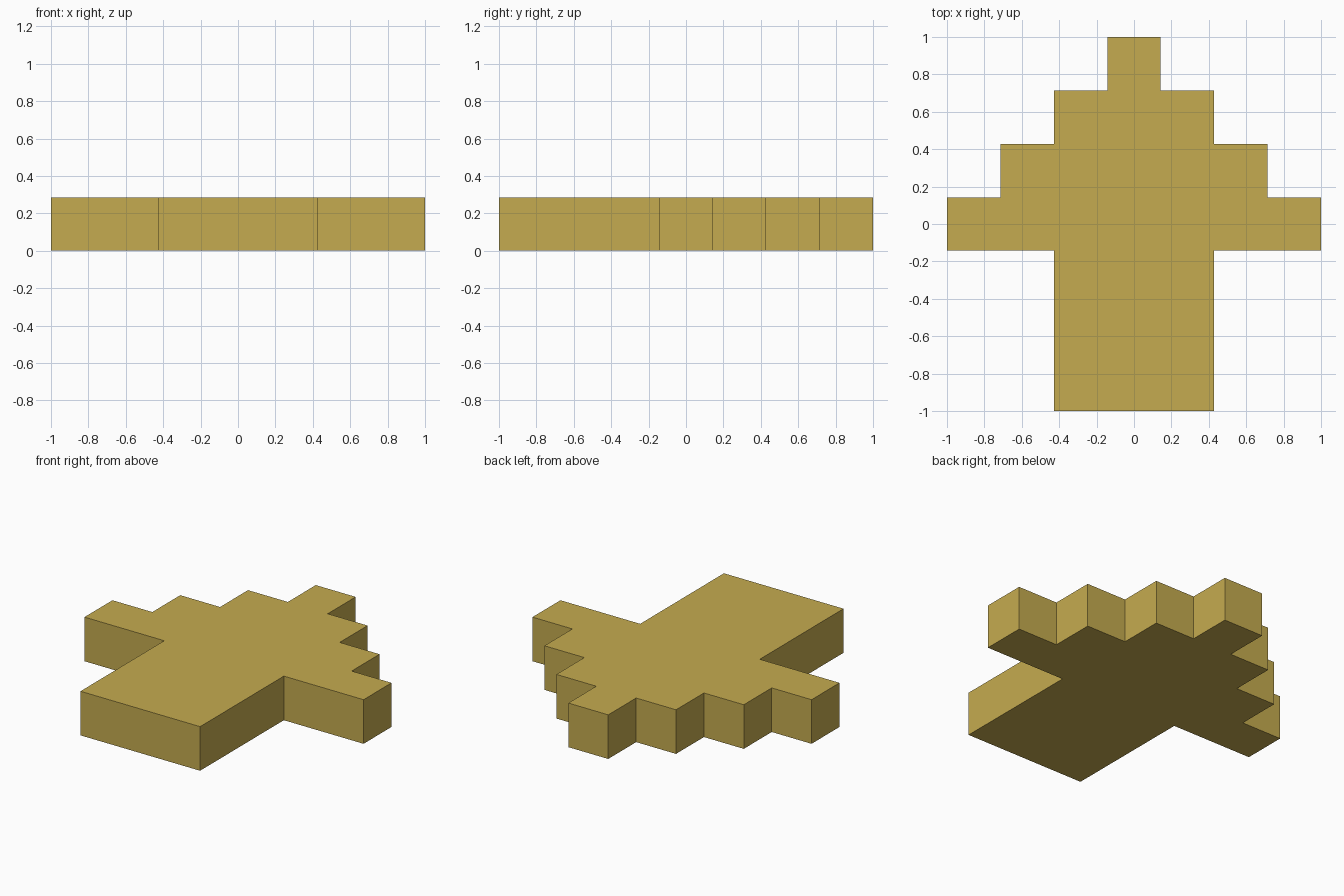
import bpy
import bmesh

if "Cube" in bpy.data.objects:
    bpy.data.objects.remove(bpy.data.objects["Cube"])

U = 2 / 7  # one block; the arrow spans 7 x 7 blocks and is 1 block thick

# Right half of the stepped arrow outline, in blocks, from tail to tip
half = [(1.5, -3.5), (1.5, -0.5), (3.5, -0.5)]
for step in range(4):
    half.append((3.5 - step, 0.5 + step))
    if step < 3:
        half.append((2.5 - step, 0.5 + step))

# Mirror the half to close the outline
outline = half + [(-x, y) for x, y in reversed(half)]

# Extrude the outline into a slab standing on the ground
bm = bmesh.new()
base = bm.faces.new([bm.verts.new((x * U, y * U, 0)) for x, y in outline])
top = bmesh.ops.extrude_face_region(bm, geom=[base], use_keep_orig=True)
bmesh.ops.translate(bm, vec=(0, 0, U),
                    verts=[g for g in top["geom"] if isinstance(g, bmesh.types.BMVert)])
bmesh.ops.recalc_face_normals(bm, faces=bm.faces)

mesh = bpy.data.meshes.new("stepped_arrow")
bm.to_mesh(mesh)
bm.free()
arrow = bpy.data.objects.new("stepped_arrow", mesh)
bpy.context.collection.objects.link(arrow)

# Mustard yellow
mat = bpy.data.materials.new("mustard")
mat.diffuse_color = (0.56, 0.41, 0.08, 1)
mat.use_nodes = True
mat.node_tree.nodes["Principled BSDF"].inputs["Base Color"].default_value = mat.diffuse_color
mesh.materials.append(mat)
